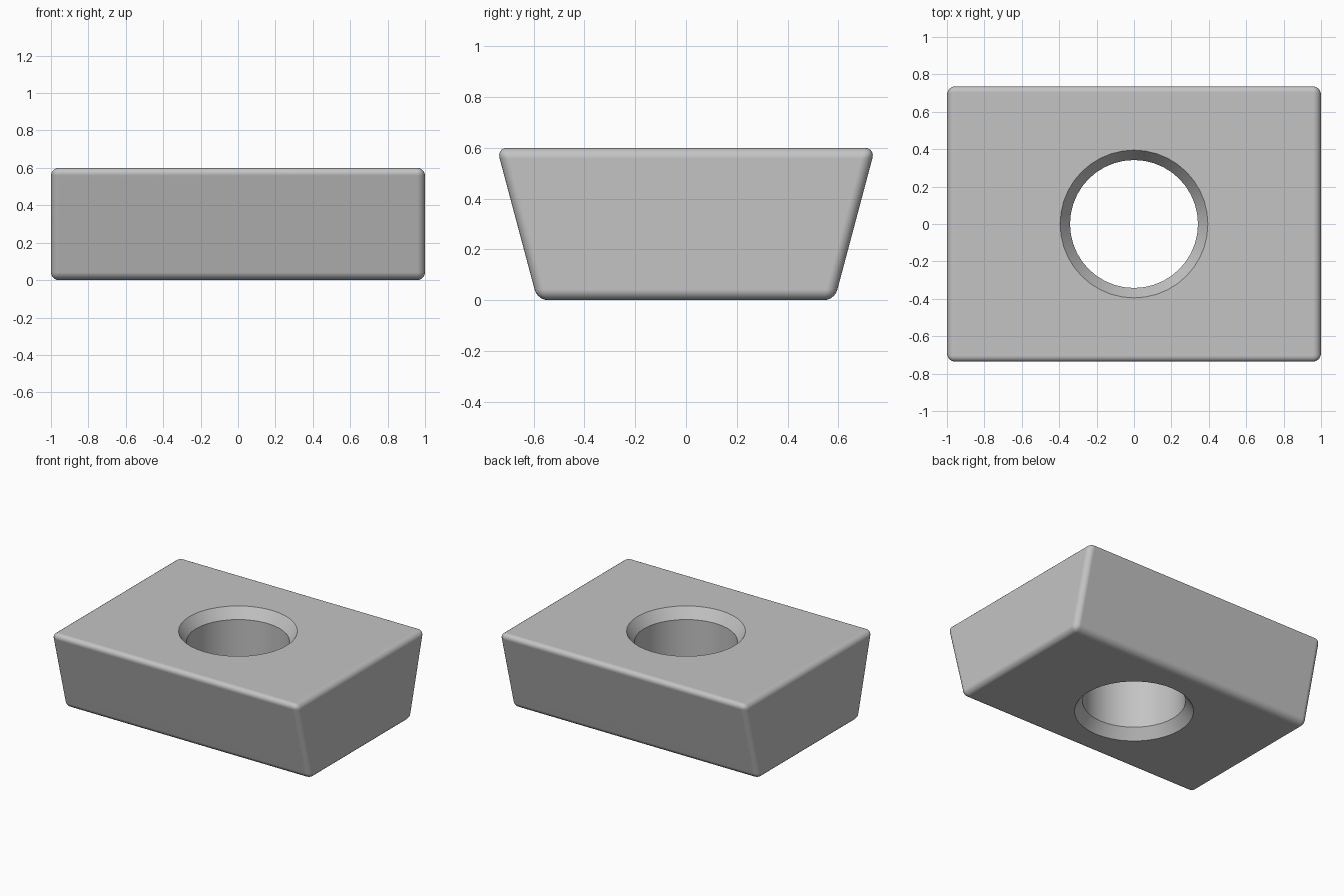
import bpy, bmesh, math

if "Cube" in bpy.data.objects:
    bpy.data.objects.remove(bpy.data.objects["Cube"], do_unlink=True)

HEIGHT, HALF_X = 0.6, 1.0
TOP_Y, BOTTOM_Y = 0.745, 0.585
EDGE = 0.042
HOLE_R, RIM_R, RIM_DEPTH = 0.342, 0.395, 0.075
SIDES = 40

grey = bpy.data.materials.new("light grey")
grey.use_nodes = True
color = (0.55, 0.55, 0.55, 1)
grey.diffuse_color = color
grey.node_tree.nodes["Principled BSDF"].inputs["Base Color"].default_value = color


def add_object(name, bm):
    bmesh.ops.recalc_face_normals(bm, faces=bm.faces)
    mesh = bpy.data.meshes.new(name)
    bm.to_mesh(mesh)
    bm.free()
    mesh.materials.append(grey)
    obj = bpy.data.objects.new(name, mesh)
    bpy.context.collection.objects.link(obj)
    return obj


# Tapered block with rounded edges
bm = bmesh.new()
bmesh.ops.create_cube(bm, size=2)
for v in bm.verts:
    v.co.x *= HALF_X
    v.co.y *= TOP_Y if v.co.z > 0 else BOTTOM_Y
    v.co.z = HEIGHT if v.co.z > 0 else 0
bmesh.ops.bevel(bm, geom=bm.edges[:], offset=EDGE, offset_type='OFFSET',
                segments=5, profile=0.5, affect='EDGES')
block = add_object("tapered_block", bm)

# Turned cutter: straight bore flared at both ends
over = 0.05
flare = RIM_R + over * (RIM_R - HOLE_R) / RIM_DEPTH
profile = [(flare, -over), (HOLE_R, RIM_DEPTH),
           (HOLE_R, HEIGHT - RIM_DEPTH), (flare, HEIGHT + over)]
bm = bmesh.new()
rings = [[bm.verts.new((r * math.cos(i * math.tau / SIDES),
                        r * math.sin(i * math.tau / SIDES), z))
          for i in range(SIDES)] for r, z in profile]
for low, high in zip(rings, rings[1:]):
    for i in range(SIDES):
        j = (i + 1) % SIDES
        bm.faces.new((low[i], low[j], high[j], high[i]))
bm.faces.new(rings[0][::-1])
bm.faces.new(rings[-1])
cutter = add_object("hole_cutter", bm)
cutter.hide_render = True

# Cut the countersunk hole through the block
cut = block.modifiers.new("hole", 'BOOLEAN')
cut.operation = 'DIFFERENCE'
cut.solver = 'EXACT'
cut.object = cutter
bpy.ops.object.select_all(action='DESELECT')
block.select_set(True)
bpy.context.view_layer.objects.active = block
bpy.ops.object.modifier_apply(modifier=cut.name)
bpy.data.objects.remove(cutter, do_unlink=True)

# Smooth rounded edges, flat main faces, crisp hole rims
bpy.ops.object.shade_smooth_by_angle(angle=math.radians(30))
normals = block.modifiers.new("flat_faces", 'WEIGHTED_NORMAL')
normals.keep_sharp = True
